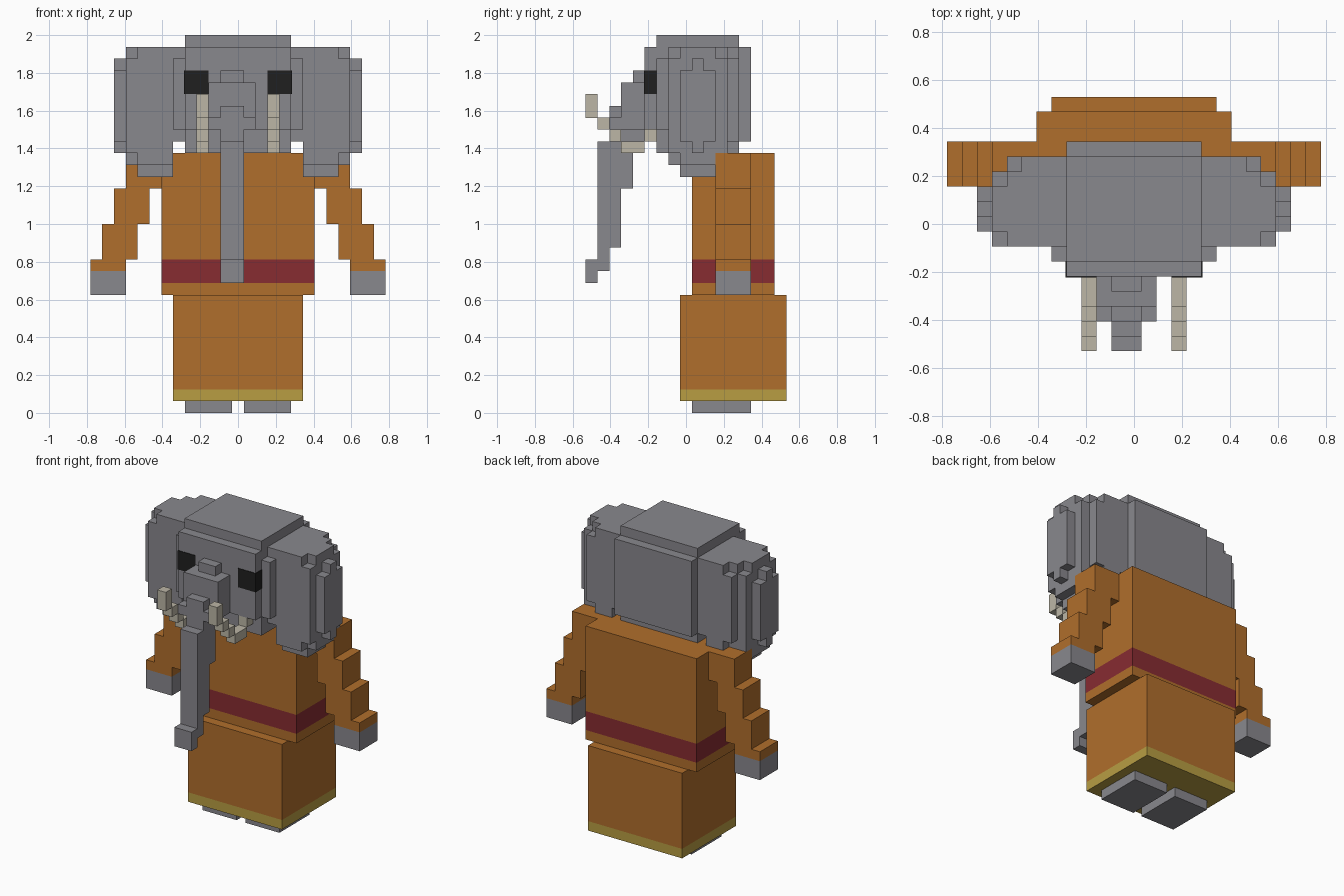
import bpy, bmesh
from mathutils import Matrix, Vector

if "Cube" in bpy.data.objects:
    bpy.data.objects.remove(bpy.data.objects["Cube"])

U = 2 / 32  # edge length of one block


def material(name, rgb):
    m = bpy.data.materials.new(name)
    m.use_nodes = True
    m.diffuse_color = (*rgb, 1)
    bsdf = next(n for n in m.node_tree.nodes if n.type == 'BSDF_PRINCIPLED')
    bsdf.inputs["Base Color"].default_value = (*rgb, 1)
    return m


GREY = material("grey_skin", (0.25, 0.246, 0.267))
ORANGE = material("orange_cloth", (0.434, 0.156, 0.025))
RED = material("red_sash", (0.245, 0.025, 0.031))
GOLD = material("gold_hem", (0.479, 0.337, 0.055))
IVORY = material("ivory", (0.503, 0.468, 0.381))
BLACK = material("black_eye", (0.014, 0.014, 0.014))


def blocks(name, mat, boxes):
    """One object from boxes (x0, x1, y0, y1, z0, z1) in block units."""
    bm = bmesh.new()
    for x0, x1, y0, y1, z0, z1 in boxes:
        size = Vector((x1 - x0, y1 - y0, z1 - z0)) * U
        mid = Vector((x0 + x1, y0 + y1, z0 + z1)) * U / 2
        bmesh.ops.create_cube(bm, size=1, matrix=Matrix.Translation(mid) @ Matrix.Diagonal((*size, 1)))
    me = bpy.data.meshes.new(name)
    bm.to_mesh(me)
    bm.free()
    me.materials.append(mat)
    ob = bpy.data.objects.new(name, me)
    bpy.context.collection.objects.link(ob)
    return ob


def pair(name, mat, boxes):
    """Left part at +x and its mirrored right twin."""
    blocks("left_" + name, mat, boxes)
    blocks("right_" + name, mat, [(-b[1], -b[0], *b[2:]) for b in boxes])


# Feet and skirt
pair("foot", GREY, [(0.5, 4.5, 0.5, 5.5, 0, 1)])
blocks("skirt_hem", GOLD, [(-5.5, 5.5, -0.5, 8.5, 1, 2)])
blocks("skirt", ORANGE, [(-5.5, 5.5, -0.5, 8.5, 2, 10)])

# Torso with sash
blocks("tunic_bottom", ORANGE, [(-6.5, 6.5, 0.5, 7.5, 10, 11)])
blocks("sash", RED, [(-6.5, 6.5, 0.5, 7.5, 11, 13)])
blocks("tunic_top", ORANGE, [(-6.5, 6.5, 0.5, 7.5, 13, 22)])

# Stepped sleeves and hands
pair("sleeve", ORANGE, [(6.5 + i, 9.5 + i, 2.5, 5.5, 19 - 3 * i, 22 - 3 * i) for i in range(3)]
     + [(9.5, 12.5, 2.5, 5.5, 12, 13)])
pair("hand", GREY, [(9.5, 12.5, 2.5, 5.5, 10, 12)])

# Head: core, sides, face plate and back plate
blocks("head", GREY, [
    (-4.5, 4.5, -2.5, 4.5, 22, 32),
    (-5.5, 5.5, -2.5, -1.5, 24, 30),
    (-5.5, 5.5, -1.5, 4.5, 23, 31),
    (-4.5, 4.5, -3.5, -2.5, 24, 31),
    (-4.5, 4.5, 4.5, 5.5, 23, 31),
])

# Rounded ears, thinning outward
pair("ear", GREY, [
    (5.5, 7.5, -1.5, 4.5, 22, 31),
    (7.5, 8.5, -1.5, 4.5, 23, 30),
    (5.5, 8.5, -1.5, 3.5, 21, 31),
    (5.5, 8.5, -0.5, 2.5, 20, 31),
    (8.5, 9.5, -1.5, 3.5, 22, 30),
    (8.5, 9.5, -0.5, 2.5, 21, 31),
    (9.5, 10.5, -0.5, 2.5, 23, 29),
    (9.5, 10.5, 0.5, 1.5, 22, 30),
])

# Eyes wrap the face plate corners
e = 0.06
pair("eye", BLACK, [(2.5, 4.5 + e, -3.5 - e, -2.5, 27, 29)])

# Trunk: broad root, hanging column, curled tip
blocks("trunk", GREY, [
    (-1.5, 0.5, -4.5, -3.5, 24, 29),
    (-2.5, 1.5, -5.5, -3.5, 24, 28),
    (-2.5, 1.5, -6.5, -5.5, 24, 25),
    (-1.5, 0.5, -6.5, -3.5, 23, 26),
    (-1.5, 0.5, -5.5, -4.5, 19, 24),
    (-1.5, 0.5, -7.5, -5.5, 14, 23),
    (-1.5, 0.5, -6.5, -5.5, 22, 24),
    (-1.5, 0.5, -7.5, -6.5, 12, 14),
    (-1.5, 0.5, -8.5, -7.5, 11, 13),
])

# Tusks curving forward and up
pair("tusk", IVORY, [
    (2.5, 3.5, -3.5, -2.5, 23, 24),
    (2.5, 3.5, -5.5, -3.5, 22, 23),
    (2.5, 3.5, -6.5, -5.5, 23, 24),
    (2.5, 3.5, -7.5, -6.5, 24, 25),
    (2.5, 3.5, -8.5, -7.5, 25, 27),
])
